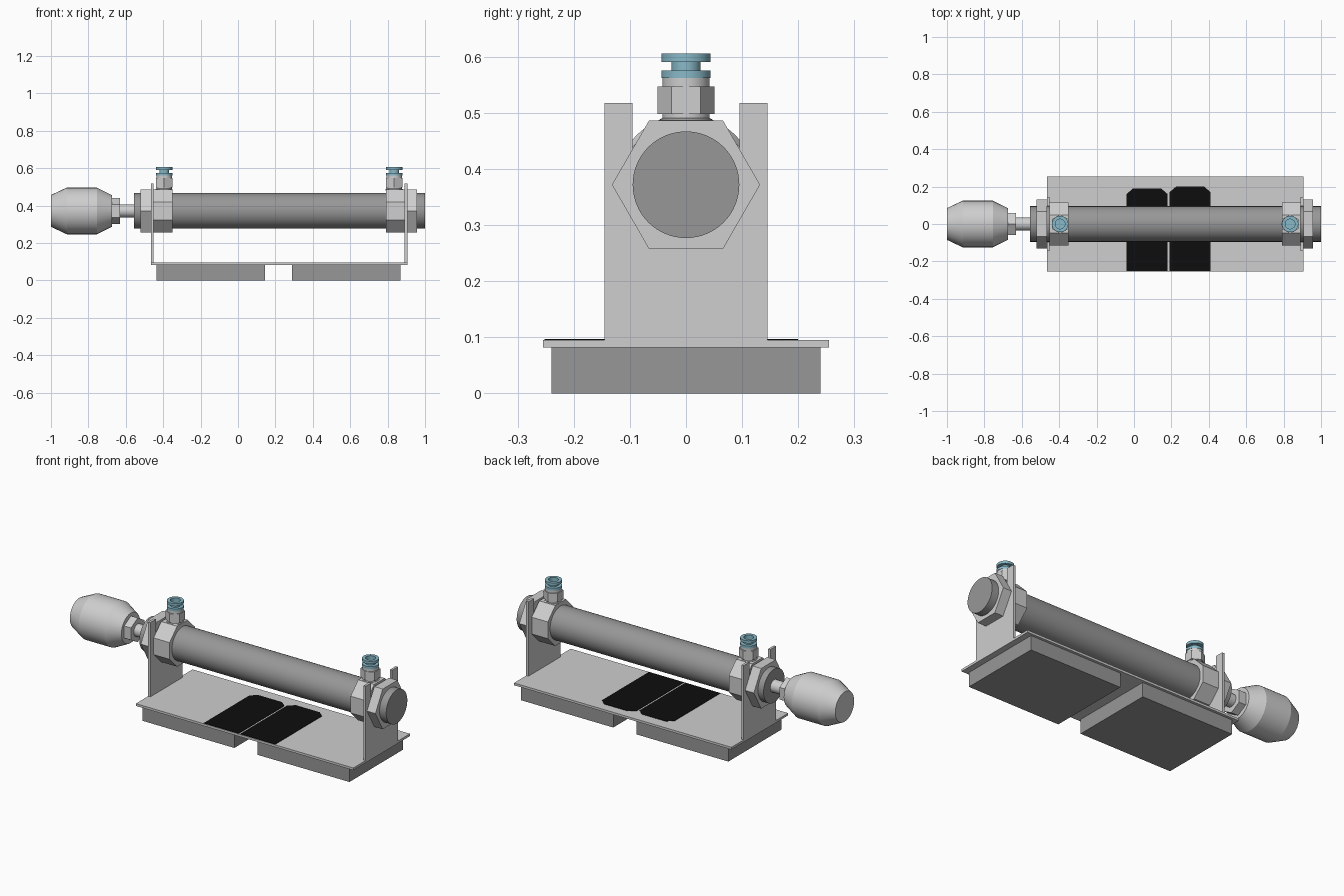
import bpy, bmesh, math
from mathutils import Matrix, Vector

if "Cube" in bpy.data.objects:
    bpy.data.objects.remove(bpy.data.objects["Cube"])


def material(name, r, g, b):
    m = bpy.data.materials.new(name)
    m.diffuse_color = (r, g, b, 1)
    m.use_nodes = True
    m.node_tree.nodes["Principled BSDF"].inputs["Base Color"].default_value = m.diffuse_color
    return m


LIGHT = material("light grey metal", 0.62, 0.62, 0.62)
DARK = material("mid grey metal", 0.31, 0.31, 0.31)
BLUE = material("pale blue plastic", 0.25, 0.49, 0.58)
BLACK = material("black print", 0.004, 0.004, 0.004)
AXIS_Z = 0.372                                   # height of the cylinder axis
ALONG_X = Matrix(((0, 0, 1, 0), (1, 0, 0, 0), (0, 1, 0, 0), (0, 0, 0, 1)))  # local z -> x, x -> y


def finish(name, bm, mat, smooth=False):
    bmesh.ops.recalc_face_normals(bm, faces=bm.faces)
    me = bpy.data.meshes.new(name)
    bm.to_mesh(me)
    bm.free()
    ob = bpy.data.objects.new(name, me)
    bpy.context.collection.objects.link(ob)
    me.materials.append(mat)
    if smooth:
        bpy.ops.object.select_all(action='DESELECT')
        ob.select_set(True)
        bpy.context.view_layer.objects.active = ob
        bpy.ops.object.shade_smooth_by_angle(angle=math.radians(25))
    return ob


def lathe(name, profile, mat, origin, sides=48, turn=0.0, along_x=False):
    """Stack of rings (radius, height) with closed ends; few sides gives a prism."""
    bm = bmesh.new()
    m = Matrix.Translation(origin) @ (ALONG_X if along_x else Matrix())
    rings = []
    for r, h in profile:
        rings.append([bm.verts.new(m @ Vector((r * math.cos(turn + math.tau * i / sides),
                                               r * math.sin(turn + math.tau * i / sides), h)))
                      for i in range(sides)])
    for a, b in zip(rings, rings[1:]):
        for i in range(sides):
            j = (i + 1) % sides
            bm.faces.new((a[i], a[j], b[j], b[i]))
    bm.faces.new(rings[0][::-1])
    bm.faces.new(rings[-1])
    return finish(name, bm, mat, smooth=sides > 12)


def x_part(name, profile, mat, sides=48, turn=0.0):
    return lathe(name, profile, mat, (0, 0, AXIS_Z), sides, turn, True)


def extrude(name, pts, vec, mat):
    bm = bmesh.new()
    face = bm.faces.new([bm.verts.new(p) for p in pts])
    out = bmesh.ops.extrude_face_region(bm, geom=[face])
    bmesh.ops.translate(bm, vec=vec,
                        verts=[v for v in out["geom"] if isinstance(v, bmesh.types.BMVert)])
    bmesh.ops.triangulate(bm, faces=[f for f in bm.faces if len(f.verts) > 4])
    return finish(name, bm, mat)


def box(name, x0, x1, y, z0, z1, mat):
    return extrude(name, [(x0, -y, z0), (x1, -y, z0), (x1, y, z0), (x0, y, z0)],
                   (0, 0, z1 - z0), mat)


# base plate and the two feet under it
box("base_plate", -0.465, 0.905, 0.255, 0.082, 0.095, LIGHT)
box("left_foot", -0.435, 0.145, 0.24, 0, 0.082, DARK)
box("right_foot", 0.29, 0.87, 0.24, 0, 0.082, DARK)

# two black printed panels on the plate, with clipped rear corners
for name, x0, x1, y1 in (("left_print", -0.04, 0.18, 0.19), ("right_print", 0.19, 0.41, 0.20)):
    extrude(name, [(x0, -0.252, 0.095), (x1, -0.252, 0.095), (x1, y1 - 0.03, 0.095),
                   (x1 - 0.035, y1, 0.095), (x0 + 0.035, y1, 0.095), (x0, y1 - 0.03, 0.095)],
            (0, 0, 0.002), BLACK)

# upright brackets with a U slot open at the top
slot = [(0.095 * math.cos(a), AXIS_Z + 0.095 * math.sin(a))
        for a in (-math.pi * i / 24 for i in range(25))]
outline = [(-0.145, 0.082), (0.145, 0.082), (0.145, 0.518), (0.095, 0.518)] + slot + \
          [(-0.095, 0.518), (-0.145, 0.518)]
for name, x in (("left_bracket", -0.465), ("right_bracket", 0.891)):
    extrude(name, [(x, y, z) for y, z in outline], (0.014, 0, 0), LIGHT)

# barrel running through end blocks and lock nuts
x_part("barrel", [(0.095, -0.555), (0.095, 1.0)], DARK, 64)
for name, x0, x1 in (("left_lock_nut", -0.52, -0.465), ("right_lock_nut", 0.905, 0.958)):
    x_part(name, [(0.132, x0), (0.132, x1)], LIGHT, 6)
for name, x0, x1 in (("left_end_block", -0.451, -0.35), ("right_end_block", 0.79, 0.891)):
    r = 0.115 / math.cos(math.pi / 8)
    x_part(name, [(r, x0), (r, x1)], LIGHT, 8, math.pi / 8)

# piston rod, rod nut and bumper tip
x_part("piston_rod", [(0.035, -0.68), (0.035, -0.55)], LIGHT, 32)
x_part("rod_nut", [(0.069, -0.675), (0.069, -0.632)], LIGHT, 6, math.pi / 6)
x_part("bumper_tip", [(0.085, -1.0), (0.125, -0.915), (0.125, -0.755), (0.085, -0.675)], LIGHT, 32)

# push-in air fittings on both end blocks
for side, x in (("left", -0.395), ("right", 0.835)):
    at = (x, 0, 0)
    lathe(side + "_fitting_body", [(0.046, 0.48), (0.046, 0.489), (0.042, 0.491), (0.042, 0.562)],
          LIGHT, at, 32)
    lathe(side + "_fitting_hex", [(0.051, 0.498), (0.051, 0.547)], LIGHT, at, 6, math.pi / 2)
    lathe(side + "_fitting_collar",
          [(0.044, 0.562), (0.044, 0.576), (0.026, 0.576), (0.026, 0.591), (0.044, 0.591),
           (0.044, 0.606), (0.026, 0.606), (0.026, 0.58)], BLUE, at, 32)
